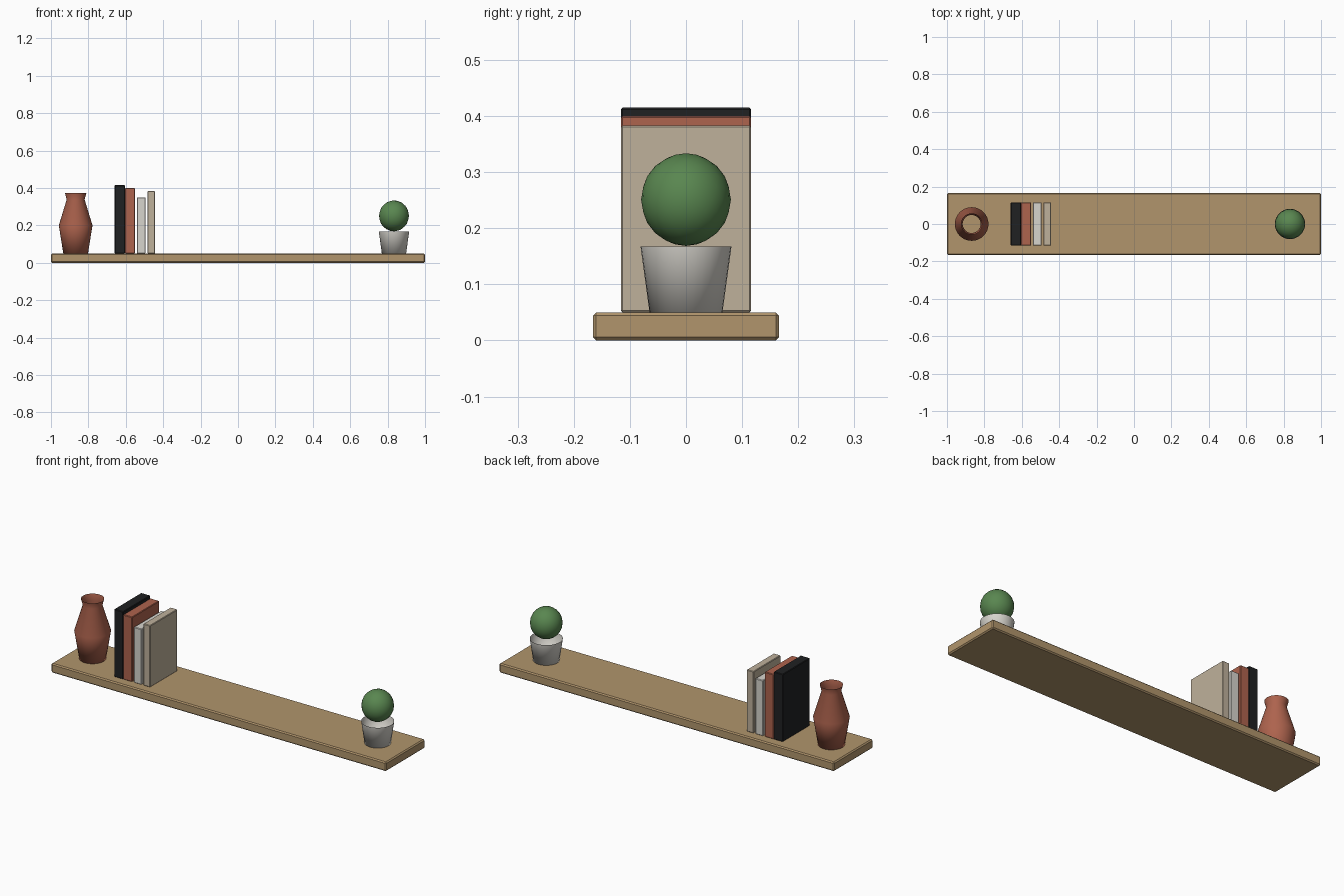
import bpy
import bmesh
from math import radians, cos, sin, tau
from mathutils import Matrix

cube = bpy.data.objects.get("Cube")
if cube:
    bpy.data.objects.remove(cube, do_unlink=True)


def material(name, rgb):
    m = bpy.data.materials.new(name)
    m.use_nodes = True
    m.diffuse_color = (*rgb, 1)
    m.node_tree.nodes["Principled BSDF"].inputs["Base Color"].default_value = (*rgb, 1)
    return m


oak = material("oak wood", (0.44, 0.30, 0.15))
terracotta = material("terracotta", (0.42, 0.125, 0.075))
black = material("charcoal", (0.014, 0.015, 0.016))
white = material("off white", (0.68, 0.66, 0.61))
beige = material("beige", (0.52, 0.44, 0.33))
green = material("leaf green", (0.10, 0.24, 0.08))


def finish(bm, name, mat, smooth=False):
    mesh = bpy.data.meshes.new(name)
    bm.to_mesh(mesh)
    bm.free()
    mesh.materials.append(mat)
    for p in mesh.polygons:
        p.use_smooth = smooth
    obj = bpy.data.objects.new(name, mesh)
    bpy.context.collection.objects.link(obj)
    return obj


def box(name, x0, x1, depth, z0, z1, bevel, mat):
    bm = bmesh.new()
    place = Matrix.Translation(((x0 + x1) / 2, 0, (z0 + z1) / 2))
    size = Matrix.Diagonal((x1 - x0, depth, z1 - z0, 1))
    bmesh.ops.create_cube(bm, size=1, matrix=place @ size)
    obj = finish(bm, name, mat)
    mod = obj.modifiers.new("edge bevel", "BEVEL")
    mod.width = bevel
    mod.segments = 1
    return obj


def lathe(name, x, profile, mat, sides=32):
    """Open-topped turned vessel with a closed base."""
    bm = bmesh.new()
    rings = [[bm.verts.new((x + r * cos(tau * i / sides), r * sin(tau * i / sides), z))
              for i in range(sides)] for r, z in profile]
    bm.faces.new(reversed(rings[0]))
    for low, high in zip(rings, rings[1:]):
        for i in range(sides):
            j = (i + 1) % sides
            bm.faces.new((low[i], low[j], high[j], high[i]))
    return finish(bm, name, mat, smooth=True)


TOP = 0.05

# Shelf board
box("shelf_board", -1, 1, 0.332, 0, TOP, 0.006, oak)

# Row of books
books = [
    ("black_book", -0.659, -0.604, 0.415, black),
    ("red_book", -0.604, -0.551, 0.40, terracotta),
    ("white_book", -0.541, -0.495, 0.35, white),
    ("beige_book", -0.484, -0.443, 0.383, beige),
]
for name, x0, x1, top, mat in books:
    box(name, x0, x1, 0.232, TOP, top, 0.003, mat)

# Vase
lathe("vase", -0.868, [(0.066, TOP), (0.09, 0.2), (0.048, 0.338), (0.057, 0.372)], terracotta)

# Plant pot and clipped bush
lathe("plant_pot", 0.834, [(0.065, TOP), (0.081, 0.167)], white)
bm = bmesh.new()
bmesh.ops.create_icosphere(bm, subdivisions=3, radius=0.0825,
                           matrix=Matrix.Translation((0.834, 0, 0.251))
                           @ Matrix.Diagonal((0.97, 0.97, 1, 1)))
finish(bm, "round_bush", green, smooth=True)
